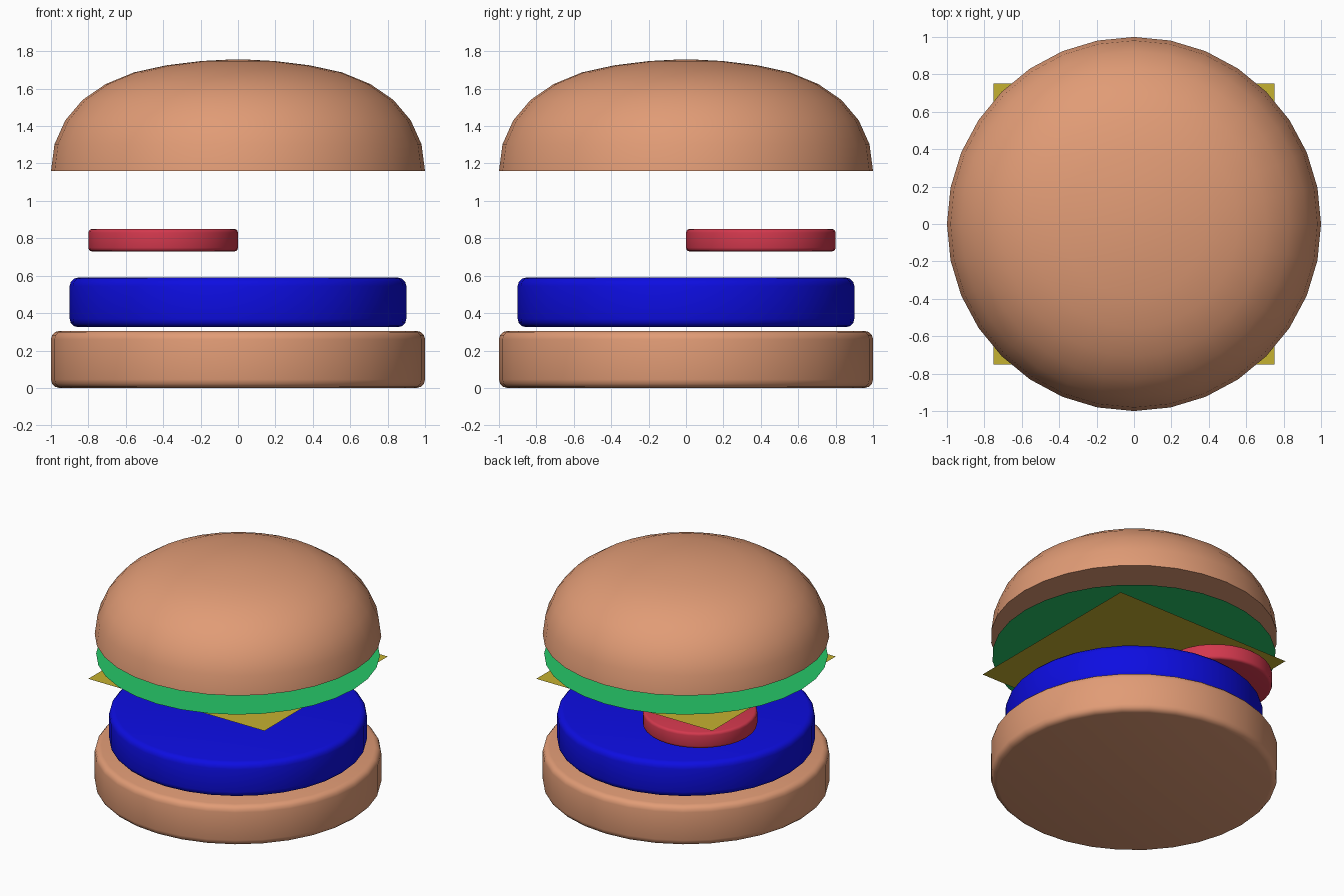
import bpy, bmesh, math

if "Cube" in bpy.data.objects:
    bpy.data.objects.remove(bpy.data.objects["Cube"])

SEGMENTS = 32


def material(name, rgb):
    mat = bpy.data.materials.new(name)
    mat.diffuse_color = (*rgb, 1)
    mat.use_nodes = True
    mat.node_tree.nodes["Principled BSDF"].inputs["Base Color"].default_value = mat.diffuse_color
    return mat


def lathe(name, profile, mat, centre=(0, 0)):
    """Revolve (radius, z) points, bottom to top, closing open ends with flat caps."""
    bm = bmesh.new()
    rings = []
    for r, z in profile:
        rings.append([bm.verts.new((r * math.cos(a), r * math.sin(a), z))
                      for a in (2 * math.pi * i / SEGMENTS for i in range(SEGMENTS))])
    for low, high in zip(rings, rings[1:]):
        for i in range(SEGMENTS):
            j = (i + 1) % SEGMENTS
            bm.faces.new((low[i], low[j], high[j], high[i]))
    if len(rings) > 1:
        bm.faces.new(rings[0][::-1])
    bm.faces.new(rings[-1])
    bmesh.ops.remove_doubles(bm, verts=bm.verts, dist=0.0001)
    mesh = bpy.data.meshes.new(name)
    bm.to_mesh(mesh)
    bm.free()
    obj = bpy.data.objects.new(name, mesh)
    obj.location = (*centre, 0)
    bpy.context.collection.objects.link(obj)
    mesh.materials.append(mat)
    bpy.context.view_layer.objects.active = obj
    obj.select_set(True)
    bpy.ops.object.shade_smooth_by_angle(angle=math.radians(40))
    obj.select_set(False)
    return obj


def rounded_disc(name, radius, z0, z1, bevel, mat, centre=(0, 0), steps=3):
    """Disc with rounded upper and lower rims."""
    arc = [math.pi / 2 * k / steps for k in range(steps + 1)]
    core = radius - bevel
    low = [(core + bevel * math.sin(a), z0 + bevel * (1 - math.cos(a))) for a in arc]
    high = [(r, z0 + z1 - z) for r, z in reversed(low)]
    return lathe(name, low + high, mat, centre)


bun = material("bun", (0.75, 0.33, 0.18))
blue = material("patty", (0.004, 0.004, 0.75))
red = material("tomato", (0.65, 0.04, 0.075))
green = material("lettuce", (0.02, 0.57, 0.14))
yellow = material("cheese", (0.56, 0.44, 0.03))

# Lower bun, patty and the off-centre tomato slice
rounded_disc("bottom_bun", 1.0, 0.0, 0.305, 0.045, bun)
rounded_disc("patty", 0.9, 0.325, 0.59, 0.045, blue)
rounded_disc("tomato_slice", 0.4, 0.73, 0.85, 0.02, red, (-0.4, 0.4))

# Paper-thin square cheese
bpy.ops.mesh.primitive_plane_add(size=1.5, location=(0, 0, 0.91))
cheese = bpy.context.object
cheese.name = "cheese_slice"
cheese.data.materials.append(yellow)
cheese.select_set(False)

# Paper-thin lettuce disc
lathe("lettuce_leaf", [(0.99, 1.01)], green)

# Domed upper bun with a flat underside
dome = [(1.0, 1.16), (0.981, 1.303), (0.924, 1.43), (0.831, 1.54), (0.707, 1.625),
        (0.556, 1.687), (0.383, 1.725), (0.195, 1.748), (0.06, 1.755)]
lathe("top_bun", dome, bun)
